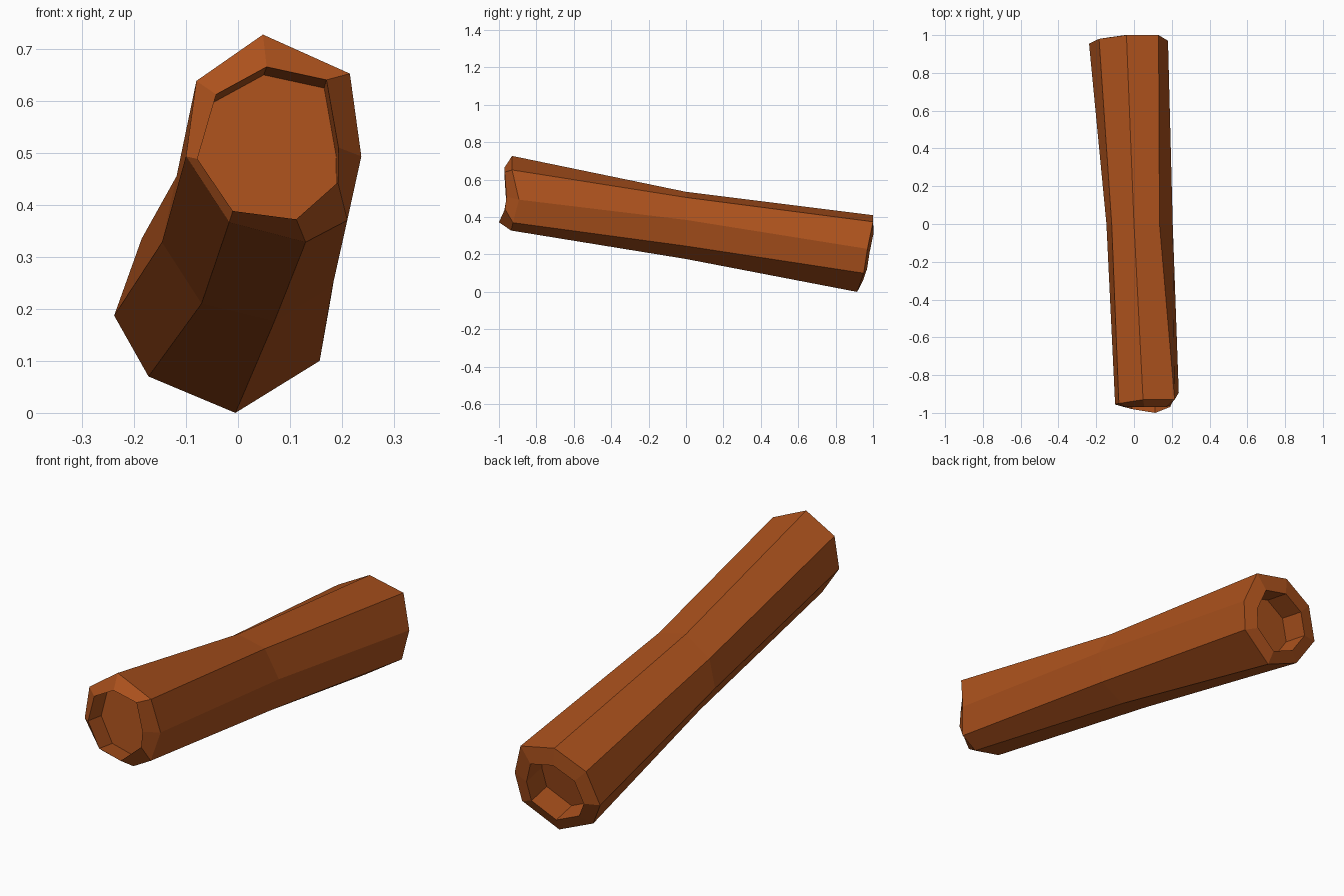
import bpy, bmesh
from mathutils import Vector

if "Cube" in bpy.data.objects:
    bpy.data.objects.remove(bpy.data.objects["Cube"])

bark = bpy.data.materials.new("bark brown")
bark.diffuse_color = (0.41, 0.083, 0.012, 1)
bark.use_nodes = True
bark.node_tree.nodes["Principled BSDF"].inputs["Base Color"].default_value = bark.diffuse_color

# Irregular eight-sided cross-sections, clockwise from the top seen from the front
front = [(.048, -.93, .727), (.215, -.93, .652), (.237, -.893, .493), (.21, -.925, .37),
         (.13, -.935, .328), (-.017, -.95, .366), (-.10, -.955, .493), (-.08, -.95, .638)]
middle = [(0, 0, .535), (.135, 0, .505), (.205, 0, .385), (.182, 0, .245),
          (.07, 0, .176), (-.07, 0, .21), (-.146, 0, .328), (-.118, 0, .455)]
back = [(-.04, 1, .41), (.13, 1, .375), (.18, .97, .23), (.157, .95, .1),
        (-.005, .915, 0), (-.172, .91, .07), (-.238, .955, .187), (-.185, .98, .335)]
# Raised inner edge of the front opening
front_lip = [(.055, -.97, .665), (.17, -.97, .64), (.193, -.96, .51), (.192, -.968, .443),
             (.112, -1, .372), (-.01, -.98, .388), (-.078, -.962, .488), (-.042, -.97, .612)]


def centre(ring):
    return sum((Vector(p) for p in ring), Vector()) / len(ring)


def moved(ring, offset, scale=1.0):
    c = centre(ring)
    return [c + (Vector(p) - c) * scale + offset for p in ring]


# Log: floor of front hollow, lip, bark, back lip, floor of back hollow
axis_f = (centre(middle) - centre(front)).normalized()
axis_b = (centre(back) - centre(middle)).normalized()
back_lip = moved(back, axis_b * .015 + Vector((0, 0, -.012)), .67)
rings = [moved(front_lip, axis_f * .105, 1.01), front_lip, front, middle, back,
         back_lip, moved(back_lip, axis_b * -.12)]

bm = bmesh.new()
loops = [[bm.verts.new(p) for p in r] for r in rings]
for a, b in zip(loops, loops[1:]):
    for i in range(8):
        j = (i + 1) % 8
        bm.faces.new((a[i], a[j], b[j], b[i]))
bm.faces.new(loops[0])
bm.faces.new(loops[-1][::-1])
bmesh.ops.recalc_face_normals(bm, faces=bm.faces)
mesh = bpy.data.meshes.new("hollow_log")
bm.to_mesh(mesh)
bm.free()
mesh.materials.append(bark)
bpy.context.collection.objects.link(bpy.data.objects.new("hollow_log", mesh))
